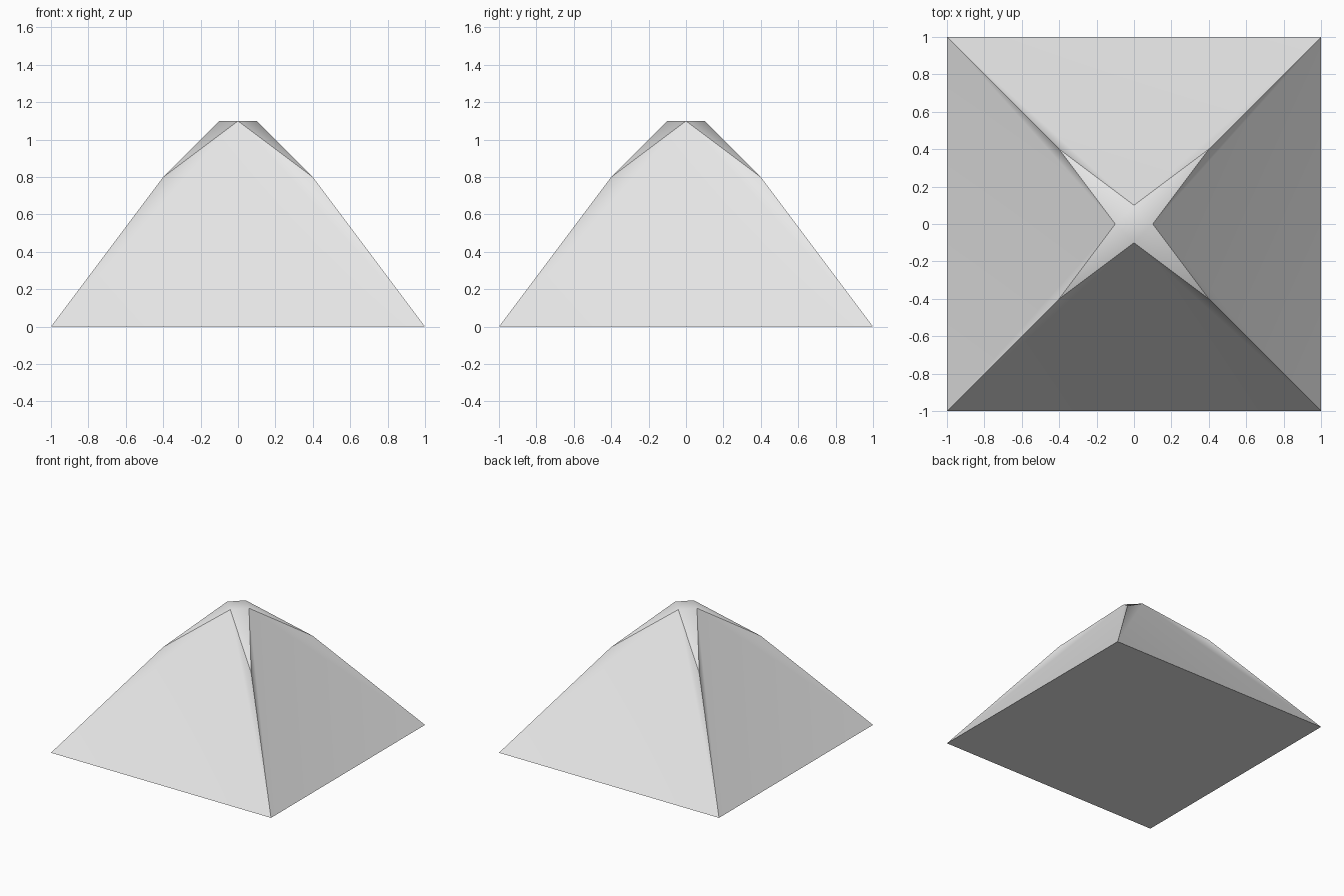
import bpy, bmesh, math
from mathutils import Matrix

if "Cube" in bpy.data.objects:
    bpy.data.objects.remove(bpy.data.objects["Cube"])

grey = bpy.data.materials.new("light_grey")
grey.diffuse_color = (0.8, 0.8, 0.8, 1)
grey.use_nodes = True
grey.node_tree.nodes["Principled BSDF"].inputs["Base Color"].default_value = grey.diffuse_color

bm = bmesh.new()

def face(points, turn):
    """Add one face, turned about z."""
    bm.faces.new([bm.verts.new(turn @ v) for v in points])

from mathutils import Vector
base_l, base_r = Vector((-1, -1, 0)), Vector((1, -1, 0))
mid_l, mid_r = Vector((-0.4, -0.4, 0.8)), Vector((0.4, -0.4, 0.8))
tip, tip_next = Vector((0, -0.1, 1.1)), Vector((0.1, 0, 1.1))

# four identical quarters: main slope, two ridge flanks, corner facet
for i in range(4):
    turn = Matrix.Rotation(i * math.pi / 2, 3, 'Z')
    face((base_l, base_r, tip), turn)
    face((base_l, tip, mid_l), turn)
    face((base_r, mid_r, tip), turn)
    face((mid_r, tip_next, tip), turn)

# flat cap and underside
quarters = [Matrix.Rotation(i * math.pi / 2, 3, 'Z') for i in range(4)]
bm.faces.new([bm.verts.new(q @ tip) for q in quarters])
bm.faces.new([bm.verts.new(q @ base_l) for q in reversed(quarters)])

bmesh.ops.remove_doubles(bm, verts=bm.verts, dist=1e-4)
bmesh.ops.recalc_face_normals(bm, faces=bm.faces)

mesh = bpy.data.meshes.new("pyramid_roof")
bm.to_mesh(mesh)
bm.free()
mesh.materials.append(grey)
roof = bpy.data.objects.new("pyramid_roof", mesh)
bpy.context.collection.objects.link(roof)

# soft creases on the slopes, sharp ridges
bpy.context.view_layer.objects.active = roof
roof.select_set(True)
bpy.ops.object.shade_smooth_by_angle(angle=math.radians(40))
